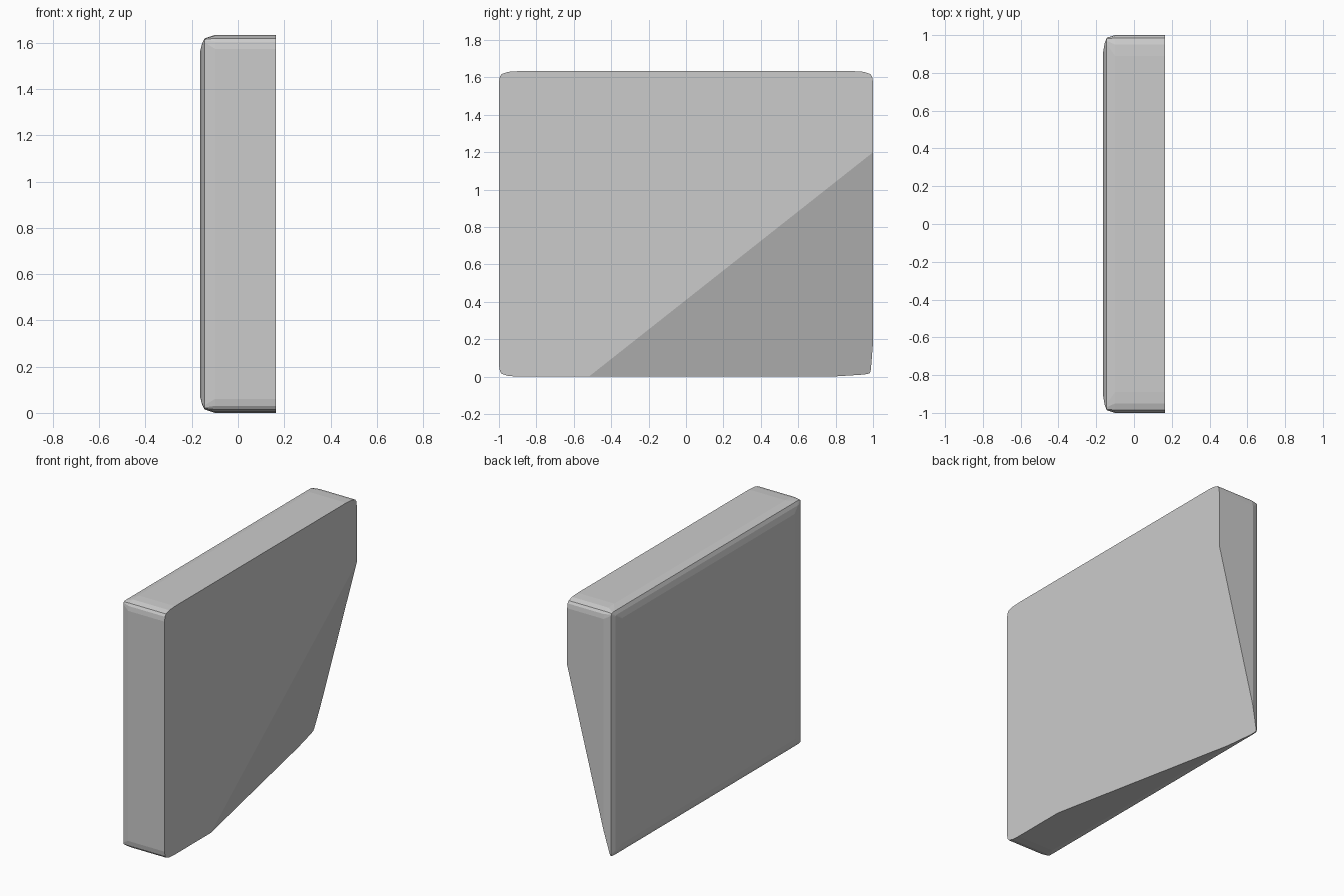
import bpy, bmesh
from mathutils import Vector

if "Cube" in bpy.data.objects:
    bpy.data.objects.remove(bpy.data.objects["Cube"])

ZC, HZ = 0.817, 0.817   # centre height and half height of the slab

# softened corner of the side outline: insets from the y edge and the z edge
CORNER = [(0, 0.06), (0.005, 0.03), (0.015, 0.015), (0.05, 0.004), (0.11, 0)]


def outline(hy, hz, k):
    """Closed y-z outline with four softened corners, k scales the softness."""
    pts = []
    for sy, sz in ((1, 1), (-1, 1), (-1, -1), (1, -1)):
        c = [(sy * (hy - a * k), ZC + sz * (hz - b * k)) for a, b in CORNER]
        pts += c if sy * sz > 0 else c[::-1]
    return pts


# slab: outlines lofted from the flat face to the softly rounded face
rings = [(0.165, 1.0, HZ, 1), (-0.10, 1.0, HZ, 1),
         (-0.145, 0.985, HZ - 0.015, 0.3), (-0.156, 0.955, HZ - 0.038, 0.2),
         (-0.165, 0.90, HZ - 0.075, 0.1)]
bm = bmesh.new()
loops = [[bm.verts.new((x, y, z)) for y, z in outline(hy, hz, k)]
         for x, hy, hz, k in rings]
for a, b in zip(loops, loops[1:]):
    n = len(a)
    for i in range(n):
        j = (i + 1) % n
        bm.faces.new((a[i], a[j], b[j], b[i]))
bm.faces.new(loops[0])
bm.faces.new(loops[-1])

# slanted cut across the lower back corner
p, q, r = Vector((0.165, -0.52, 0)), Vector((0.165, 1, 1.2)), Vector((-0.147, 1, 0))
normal = (q - p).cross(r - p).normalized()
if normal.x < 0:
    normal.negate()
cut = bmesh.ops.bisect_plane(bm, geom=bm.verts[:] + bm.edges[:] + bm.faces[:],
                             plane_co=p, plane_no=normal, clear_outer=True)
edges = [e for e in cut["geom_cut"] if isinstance(e, bmesh.types.BMEdge)]
bmesh.ops.contextual_create(bm, geom=edges)
bmesh.ops.recalc_face_normals(bm, faces=bm.faces[:])

mesh = bpy.data.meshes.new("chipped_slab")
bm.to_mesh(mesh)
bm.free()
slab = bpy.data.objects.new("chipped_slab", mesh)
bpy.context.collection.objects.link(slab)
